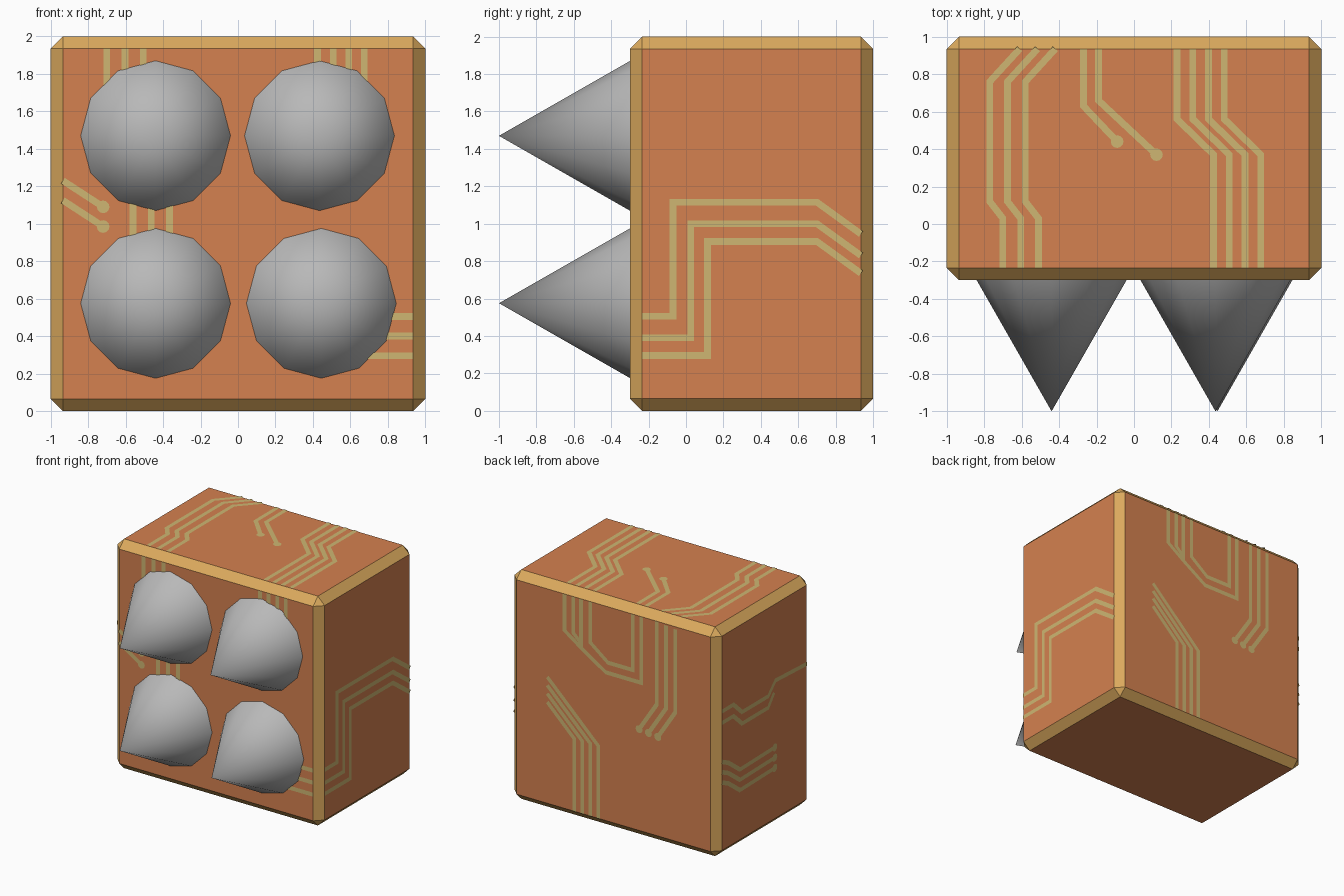
import bpy, bmesh, math
from mathutils import Vector

cube = bpy.data.objects.get("Cube")
if cube:
    bpy.data.objects.remove(cube, do_unlink=True)


def material(name, rgb):
    mat = bpy.data.materials.new(name)
    mat.use_nodes = True
    mat.diffuse_color = (*rgb, 1)
    mat.node_tree.nodes["Principled BSDF"].inputs["Base Color"].default_value = (*rgb, 1)
    return mat


copper = material("copper orange", (0.66, 0.22, 0.08))
gold = material("gold trim", (0.71, 0.40, 0.11))
pale = material("pale trace", (0.62, 0.47, 0.17))
steel = material("steel grey", (0.48, 0.48, 0.48))


def add_object(name, bm, *mats):
    mesh = bpy.data.meshes.new(name)
    bm.to_mesh(mesh)
    bm.free()
    obj = bpy.data.objects.new(name, mesh)
    bpy.context.collection.objects.link(obj)
    for mat in mats:
        mesh.materials.append(mat)
    return obj


# Chamfered block: flat sides in copper, chamfers in gold
LOW, HIGH = Vector((-1, -0.3, 0)), Vector((1, 1, 2))
CHAMFER = 0.065
bm = bmesh.new()
bmesh.ops.create_cube(bm, size=1)
for v in bm.verts:
    v.co = (LOW + HIGH) / 2 + v.co * (HIGH - LOW)
bmesh.ops.bevel(bm, geom=bm.edges[:], offset=CHAMFER, segments=1, affect='EDGES')
bm.normal_update()
for f in bm.faces:
    f.material_index = 0 if max(abs(c) for c in f.normal) > 0.99 else 1
add_object("block", bm, copper, gold)

# Four twelve-sided spikes on the front
for name, x, z in (("upper_right", -0.44, 1.47), ("upper_left", 0.435, 1.47),
                   ("lower_right", -0.44, 0.575), ("lower_left", 0.445, 0.575)):
    bpy.ops.mesh.primitive_cone_add(vertices=12, radius1=0.4, radius2=0, depth=0.7,
                                    location=(x, -0.65, z), rotation=(math.pi / 2, 0, 0))
    spike = bpy.context.object
    spike.name = "spike_" + name
    spike.data.materials.append(steel)
    bpy.ops.object.shade_smooth_by_angle(angle=math.radians(50))


class Panel:
    """Flat circuit traces lying on one side of the block."""

    def __init__(self, name, u_axis, v_axis, n_axis, side):
        self.name, self.bm = name, bmesh.new()
        self.u, self.v, self.n, self.side = u_axis, v_axis, n_axis, side
        self.level = HIGH[n_axis] + 0.004 if side > 0 else LOW[n_axis] - 0.004

    def face(self, corners):
        verts = []
        for p in corners:
            co = Vector((0, 0, 0))
            co[self.u], co[self.v], co[self.n] = p.x, p.y, self.level
            verts.append(self.bm.verts.new(co))
        f = self.bm.faces.new(verts)
        f.normal_update()
        if f.normal[self.n] * self.side < 0:
            f.normal_flip()

    def trace(self, points, dot=False, width=0.036):
        pts = [Vector(p) for p in points]
        dirs = [(b - a).normalized() for a, b in zip(pts, pts[1:])]
        left, right = [], []
        for i, p in enumerate(pts):
            a, b = dirs[max(i - 1, 0)], dirs[min(i, len(dirs) - 1)]
            m = (a + b).normalized()
            side = Vector((-m.y, m.x)) * (width / 2 / max(m.dot(a), 0.3))
            left.append(p + side)
            right.append(p - side)
        for i in range(len(dirs)):
            self.face([left[i], left[i + 1], right[i + 1], right[i]])
        if dot:
            self.face([pts[-1] + Vector((math.cos(t), math.sin(t))) * 0.034
                       for t in (k * math.tau / 12 for k in range(12))])

    def bundle(self, points, count, du, dv=0, dot=False):
        for k in range(count):
            self.trace([(u + k * du, v + k * dv) for u, v in points], dot)

    def finish(self):
        add_object(self.name, self.bm, pale)


X, Y, Z = range(3)
TOP, BOTTOM, FRONT, BACK = HIGH.z - CHAMFER, CHAMFER, LOW.y + CHAMFER, HIGH.y - CHAMFER
EDGE = HIGH.x - CHAMFER

# Traces on the top
p = Panel("top_traces", X, Y, Z, 1)
p.bundle([(-0.61, BACK), (-0.77, 0.76), (-0.77, 0.12), (-0.7, 0.03), (-0.7, FRONT)], 3, 0.095)
p.bundle([(0.23, BACK), (0.23, 0.56), (0.425, 0.37), (0.425, FRONT)], 4, 0.084)
p.trace([(-0.27, BACK), (-0.27, 0.63), (-0.09, 0.44)], True)
p.trace([(-0.19, BACK), (-0.19, 0.66), (0.12, 0.37)], True)
p.finish()

# Traces on the model's left
p = Panel("left_traces", Y, Z, X, 1)
for low, bend, high in ((0.505, -0.07, 1.115), (0.39, 0.025, 1.0), (0.295, 0.115, 0.905)):
    p.trace([(FRONT, low), (bend, low), (bend, high), (0.7, high), (BACK, high - 0.17)])
p.finish()

# Traces on the model's right
p = Panel("right_traces", Y, Z, X, -1)
p.trace([(BACK, 1.28), (0.78, 1.28), (0.66, 1.17), (0.3, 1.17), (0.2, 1.27), (FRONT, 1.25)])
p.trace([(BACK, 1.18), (0.78, 1.18), (0.66, 1.07), (0.3, 1.07), (0.22, 1.17)])
p.bundle([(BACK, 0.84), (0.85, 0.8), (0.69, 0.68), (0.21, 0.69)], 3, 0, -0.09, True)
p.finish()

# Traces on the front, running under the spikes
p = Panel("front_traces", X, Z, Y, -1)
p.bundle([(-0.7, TOP), (-0.7, 1.5), (-0.56, 1.3), (-0.56, 0.7)], 3, 0.097)
p.bundle([(0.425, TOP), (0.425, 1.5)], 4, 0.083)
p.bundle([(-EDGE, 1.23), (-0.72, 1.09)], 2, 0, -0.105, True)
p.bundle([(EDGE, 0.505), (0.5, 0.505)], 3, 0, -0.105)
p.finish()

# Traces on the back
p = Panel("back_traces", X, Z, Y, 1)
p.trace([(0.47, TOP), (0.47, 1.62), (0.31, 1.51)])
p.trace([(0.385, TOP), (0.385, 1.62), (0.31, 1.55)])
p.trace([(0.31, TOP), (0.31, 1.51), (0.07, 1.36), (-0.27, 1.36), (-0.27, TOP)])
p.trace([(0.22, TOP), (0.22, 1.58), (0.05, 1.45), (-0.19, 1.45), (-0.19, TOP)])
p.bundle([(-0.42, TOP), (-0.42, 1.21), (-0.25, 0.95)], 3, -0.09, -0.01, True)
for k in range(4):
    x = 0.376 - 0.077 * k
    p.trace([(x, BOTTOM), (x, 0.7), (0.636, 0.95 + 0.073 * k)])
p.finish()
